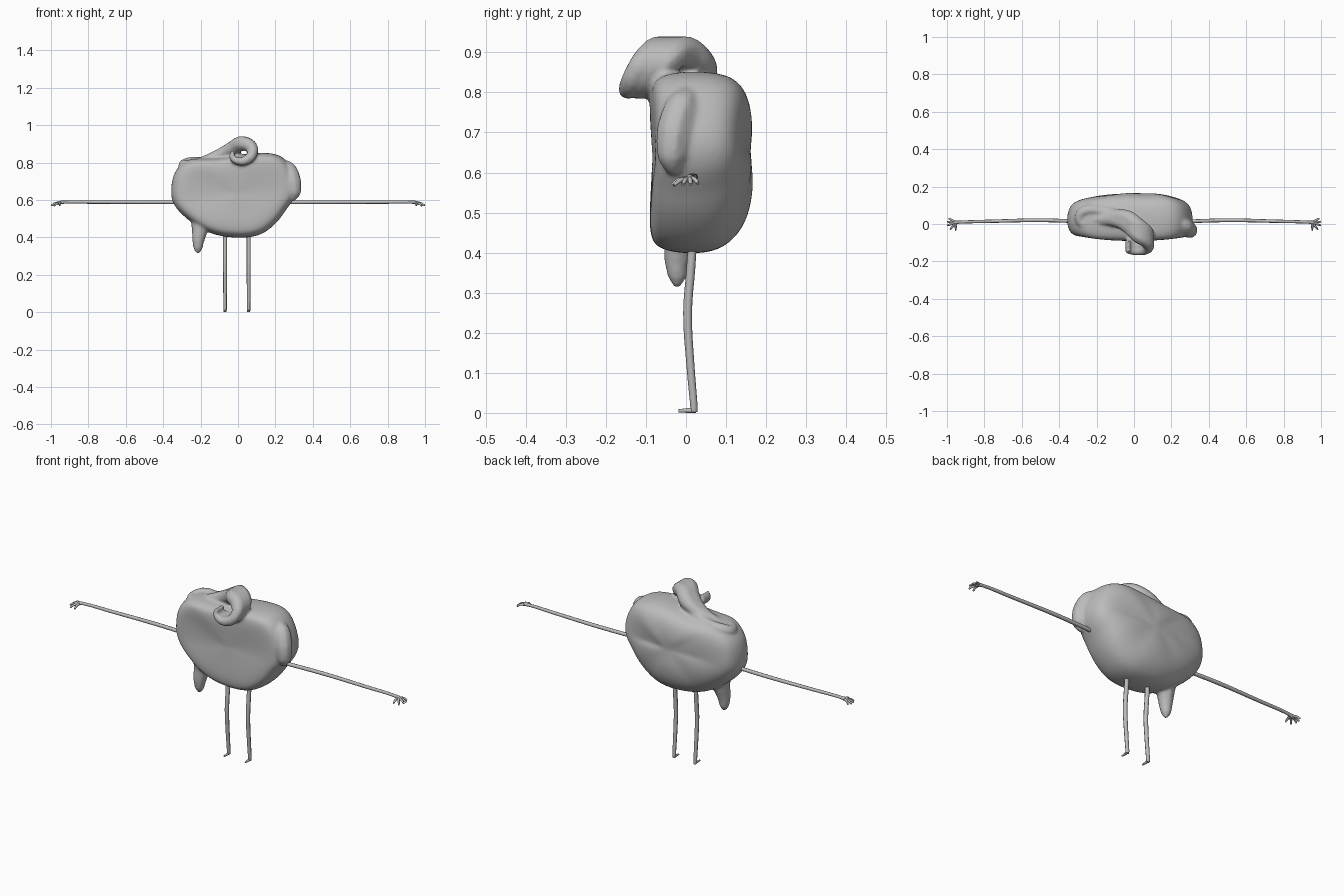
import bpy, bmesh, math
from mathutils import Vector

if "Cube" in bpy.data.objects:
    bpy.data.objects.remove(bpy.data.objects["Cube"])

grey = bpy.data.materials.new("clay grey")
grey.use_nodes = True
grey.diffuse_color = (0.5, 0.5, 0.5, 1)
grey.node_tree.nodes["Principled BSDF"].inputs["Base Color"].default_value = (0.5, 0.5, 0.5, 1)


def select_only(objs):
    bpy.ops.object.select_all(action="DESELECT")
    for o in objs:
        o.select_set(True)
    bpy.context.view_layer.objects.active = objs[0]


def tube(name, paths, res=4):
    """Tapered round tubes through (x, y, z, radius) points, as one mesh."""
    cu = bpy.data.curves.new(name, "CURVE")
    cu.dimensions = "3D"
    cu.bevel_depth = 1
    cu.bevel_resolution = 2
    cu.resolution_u = res
    cu.use_fill_caps = True
    for path in paths:
        sp = cu.splines.new("BEZIER")
        sp.bezier_points.add(len(path) - 1)
        for p, (x, y, z, r) in zip(sp.bezier_points, path):
            p.co = (x, y, z)
            p.radius = r
            p.handle_left_type = p.handle_right_type = "AUTO"
    ob = bpy.data.objects.new(name, cu)
    bpy.context.collection.objects.link(ob)
    select_only([ob])
    bpy.ops.object.convert(target="MESH")
    ob = bpy.context.object
    ob.data.materials.clear()
    ob.data.materials.append(grey)
    bpy.ops.object.shade_smooth_by_angle(angle=math.radians(60))
    return ob


# Body: front outline, lofted from a flat front to a bulging back
outline = [(-.36, .66), (-.345, .75), (-.29, .805), (-.24, .825), (-.14, .82), (0, .84), (.09, .853),
           (.21, .852), (.27, .805), (.30, .74), (.32, .67), (.30, .60), (.26, .555), (.225, .495),
           (.145, .42), (.06, .395), (-.07, .40), (-.165, .425), (-.245, .475), (-.315, .535),
           (-.355, .59)]
layers = [(-.092, .55), (-.09, .76), (-.083, .89), (-.06, .96), (-.02, .995), (.03, 1.005),
          (.08, .985), (.115, .94), (.143, .84), (.162, .65), (.17, .35)]
bm = bmesh.new()
rings = []
for y, s in layers:
    lift = .4 * max(0, y - .07)
    ring = []
    for x, z in outline:
        nz = .63 + (z - .63) * s + (lift if z < .63 else 0)
        # broad folds down the back, ends pulled in towards the middle depth
        wave = .006 * math.sin(22 * x + 4 * z) if y > .1 else 0
        pull = 1 - .18 * (abs(x) / .36) ** 3
        ring.append(bm.verts.new((x * s, .03 + (y - .03) * pull + wave, nz)))
    rings.append(ring)
n = len(outline)
for a, b in zip(rings, rings[1:]):
    for i in range(n):
        j = (i + 1) % n
        bm.faces.new((a[i], a[j], b[j], b[i]))
bm.faces.new(rings[0])
bm.faces.new(rings[-1])
bmesh.ops.recalc_face_normals(bm, faces=bm.faces)
me = bpy.data.meshes.new("body")
bm.to_mesh(me)
bm.free()
me.materials.append(grey)
body = bpy.data.objects.new("body", me)
bpy.context.collection.objects.link(body)
select_only([body])
round_off = body.modifiers.new("round", "SUBSURF")
round_off.levels = 2
bpy.ops.object.modifier_apply(modifier="round")

# Drip under the body, side flap and ridge loop
drip = tube("drip", [[(-.195, -.005, .53, .065), (-.203, -.012, .45, .046), (-.212, -.022, .385, .034),
                      (-.214, -.022, .34, .025), (-.214, -.022, .315, .01)]])
flap = tube("flap", [[(.225, .015, .795, .025), (.27, -.01, .765, .042), (.293, -.03, .70, .046),
                      (.3, -.035, .64, .038), (.288, -.03, .597, .015)]])
ridge = tube("ridge", [[(-.18, -.01, .80, .015), (-.25, -.01, .79, .025), (-.29, .03, .785, .03),
                        (-.26, .07, .80, .03), (-.18, .07, .805, .03), (-.08, .05, .83, .03)]])

# Curled top horn: strands side by side that melt into a broad ribbon
strand = [(-.24, .02, .79, .025), (-.17, .025, .81, .03), (-.1, .025, .84, .033),
          (-.03, 0, .875, .04), (.02, -.045, .902, .041), (.068, -.08, .885, .036),
          (.078, -.11, .85, .028), (.05, -.125, .816, .027), (0, -.13, .808, .022),
          (-.032, -.13, .832, .016), (-.025, -.13, .862, .01)]
horn = tube("horn", [[(x, y + shift * min(1, max(0, (x + .2) * 5)), z, r) for x, y, z, r in strand]
                     for shift in (-.016, .012, .04)], 6)

# Melt the parts into one soft body
select_only([body, drip, flap, ridge, horn])
bpy.ops.object.join()
mod = body.modifiers.new("melt", "REMESH")
mod.mode = "VOXEL"
mod.voxel_size = .0075
mod.use_smooth_shade = True
soft = body.modifiers.new("soften", "SMOOTH")
soft.factor = .5
soft.iterations = 7

# Arms with hands, and legs with feet
for side, sx in (("left", 1), ("right", -1)):
    tube(side + "_arm", [[(sx * x, y, z, r) for x, y, z, r in
         ((.24, .012, .587, .01), (.5, .02, .588, .01), (.75, .015, .588, .009),
          (.93, .01, .588, .008), (.955, .008, .585, .01), (.968, .006, .58, .007))]])
    fingers = []
    for fx, fy, fz in ((.955, -.034, .57), (.985, -.03, .568), (1, -.008, .57),
                       (1, .012, .57), (.992, .03, .573)):
        mid = Vector((.95, .008, .586)).lerp(Vector((fx, fy, fz)), .6)
        fingers.append([(sx * .95, .008, .585, .006), (sx * mid.x, mid.y, mid.z + .005, .006),
                        (sx * (fx - .002), fy, fz, .004)])
    tube(side + "_fingers", fingers, 3)
    lx = sx * .063 - .006
    tube(side + "_leg", [[(lx, .018, .45, .011), (lx, .012, .36, .011), (lx, .004, .25, .011),
                          (lx, .011, .12, .01), (lx, .02, .012, .009), (lx, .02, .002, .008)]])
    tube(side + "_foot", [[(lx, .025, .006, .006), (lx, .005, .006, .006), (lx, -.019, .005, .004)]])
